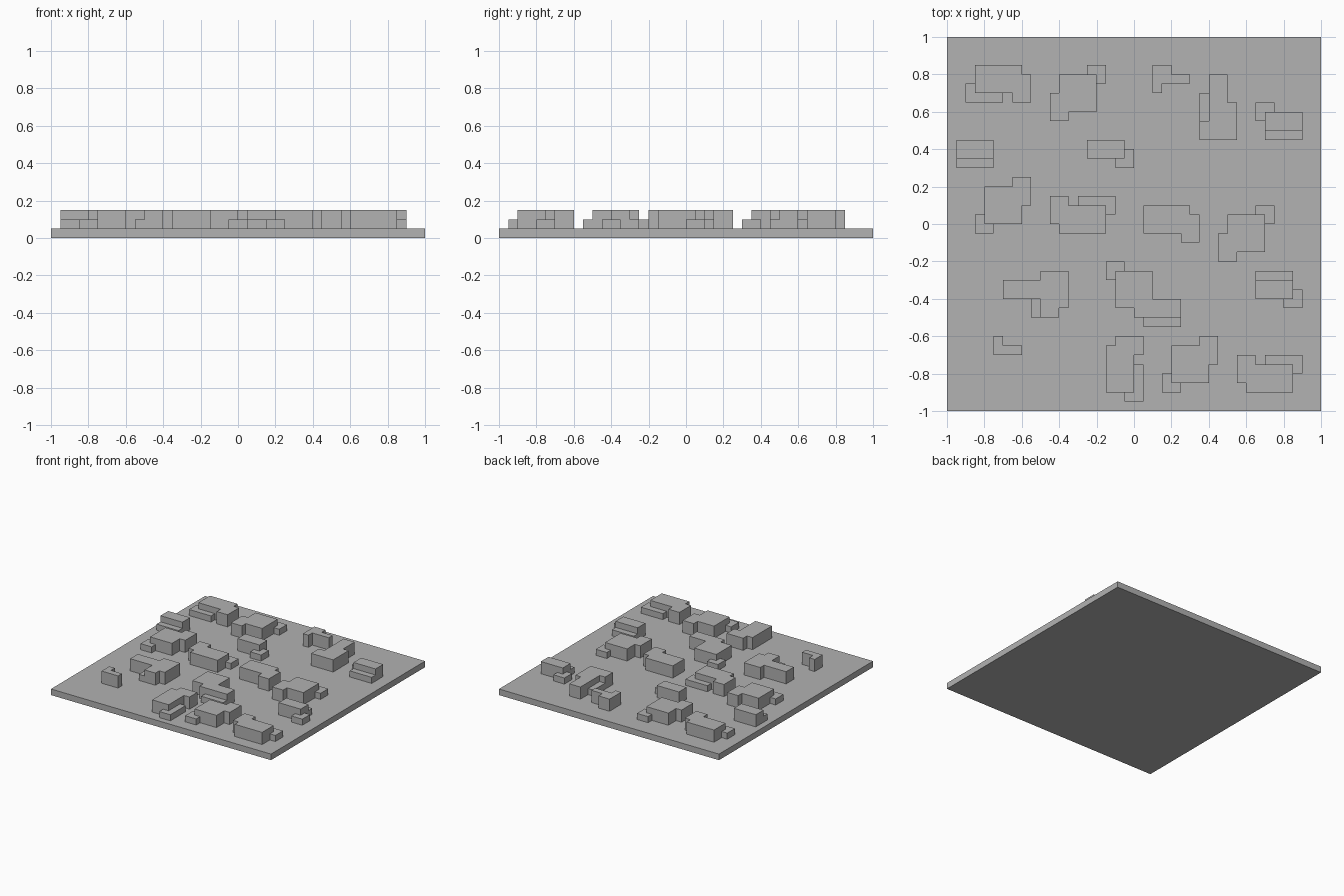
import bpy
import bmesh

CELL = 0.05      # plan grid and storey height
HALF = 20        # half the ground slab, in cells

cube = bpy.data.objects.get("Cube")
if cube:
    bpy.data.objects.remove(cube, do_unlink=True)

stone = bpy.data.materials.new("plain_grey")
stone.use_nodes = True
grey = (0.445, 0.445, 0.445, 1)
stone.diffuse_color = grey
stone.node_tree.nodes["Principled BSDF"].inputs["Base Color"].default_value = grey


def finish(name, bm):
    """Turn a bmesh into a named, flat shaded object."""
    bmesh.ops.remove_doubles(bm, verts=bm.verts[:], dist=CELL / 100)
    bmesh.ops.dissolve_limit(bm, angle_limit=0.01, verts=bm.verts[:], edges=bm.edges[:])
    bmesh.ops.recalc_face_normals(bm, faces=bm.faces[:])
    mesh = bpy.data.meshes.new(name)
    bm.to_mesh(mesh)
    bm.free()
    mesh.materials.append(stone)
    obj = bpy.data.objects.new(name, mesh)
    bpy.context.collection.objects.link(obj)
    return obj


def turned(rect, quarter_turns):
    """Rotate a plan rectangle about its local origin."""
    left, front, right, back = rect
    for _ in range(quarter_turns):
        left, front, right, back = -back, left, -front, right
    return left, front, right, back


def place(storeys, origin, quarter_turns, rects, height):
    """Raise the grid cells covered by the rectangles."""
    for rect in rects:
        left, front, right, back = turned(rect, quarter_turns)
        for x in range(left + origin[0], right + origin[0]):
            for y in range(front + origin[1], back + origin[1]):
                storeys[x, y] = max(height, storeys.get((x, y), 0))


def raise_walls(name, storeys):
    """Build roofs and outer walls from a plan of storey heights."""
    bm = bmesh.new()

    def quad(*corners):
        bm.faces.new([bm.verts.new([c * CELL for c in corner]) for corner in corners])

    for (x, y), height in storeys.items():
        ring = [(x, y), (x + 1, y), (x + 1, y + 1), (x, y + 1)]
        beside = [(x, y - 1), (x + 1, y), (x, y + 1), (x - 1, y)]
        quad(*[(*corner, height + 1) for corner in ring])
        for i, neighbour in enumerate(beside):
            a, b = ring[i], ring[(i + 1) % 4]
            for z in range(storeys.get(neighbour, 0) + 1, height + 1):
                quad((*a, z), (*b, z), (*b, z + 1), (*a, z + 1))
    return finish(name, bm)


# House types: tall rectangles and low annexes as (left, front, right, back)
CORNER = dict(tall=[(0, 0, 4, 4), (3, 2, 5, 5)], low=[(-1, -1, 1, 1)])
WIDE = dict(tall=[(0, 0, 5, 3), (-1, 1, 1, 4)], low=[(2, 2, 6, 4)])
WIDE_PLAIN = dict(tall=WIDE["tall"], low=[])
PORCH, STEP = (-1, 1, 1, 3), (0, -1, 4, 0)
BAR = [(0, 0, 4, 2)]
BAR_FULL = dict(tall=BAR, low=[PORCH, STEP])
BAR_PORCH = dict(tall=BAR, low=[PORCH])
BAR_STEP = dict(tall=BAR, low=[STEP])
SMALL_ANGLE = dict(tall=[(0, 0, 1, 2), (0, 0, 3, 1)], low=[])
HOOK = dict(tall=[(0, 1, 2, 3), (0, 1, 4, 2), (0, 0, 1, 1)], low=[])
TOWER = dict(tall=[(0, 0, 4, 2), (1, 0, 4, 4), (1, 4, 3, 7)], low=[(0, 2, 1, 5)])
CROSS = dict(tall=[(0, 2, 4, 4), (4, 2, 7, 5), (4, 1, 7, 2), (4, 0, 6, 1)],
             low=[(3, 0, 4, 2)])

# Each house is one or more (type, origin cell, quarter turns)
HOUSES = {
    "back_right_wide_house": [(WIDE, (-12, 17), 2)],
    "back_corner_house": [(CORNER, (-4, 16), 2)],
    "back_hook_house": [(HOOK, (2, 14), 0)],
    "back_left_tower_house": [(TOWER, (7, 9), 0)],
    "back_left_bar_house": [(BAR_FULL, (14, 10), 0)],
    "right_step_house": [(BAR_STEP, (-19, 7), 0)],
    "middle_porch_house": [(BAR_PORCH, (-1, 9), 2)],
    "right_corner_house": [(CORNER, (-16, 0), 0)],
    "middle_wide_house": [(WIDE, (-8, -1), 0)],
    "middle_plain_house": [(WIDE_PLAIN, (6, 2), 2)],
    "left_corner_house": [(CORNER, (14, 1), 2)],
    "right_cross_house": [(CROSS, (-14, -10), 0)],
    "middle_double_house": [(CORNER, (-2, -5), 3), (BAR_STEP, (1, -10), 0)],
    "left_bar_house": [(BAR_FULL, (17, -6), 2)],
    "front_right_angle_house": [(SMALL_ANGLE, (-15, -14), 0)],
    "front_wide_house": [(WIDE, (-3, -13), 3)],
    "front_corner_house": [(CORNER, (4, -17), 0)],
    "front_left_wide_house": [(WIDE, (12, -18), 0)],
}

for name, parts in HOUSES.items():
    plan = {}
    for kind, origin, quarter_turns in parts:
        place(plan, origin, quarter_turns, kind["low"], 1)
        place(plan, origin, quarter_turns, kind["tall"], 2)
    raise_walls(name, plan)

# Ground slab
slab = bmesh.new()
bmesh.ops.create_cube(slab, size=1)
bmesh.ops.scale(slab, vec=(2 * HALF * CELL, 2 * HALF * CELL, CELL), verts=slab.verts[:])
bmesh.ops.translate(slab, vec=(0, 0, CELL / 2), verts=slab.verts[:])
finish("ground_slab", slab)
